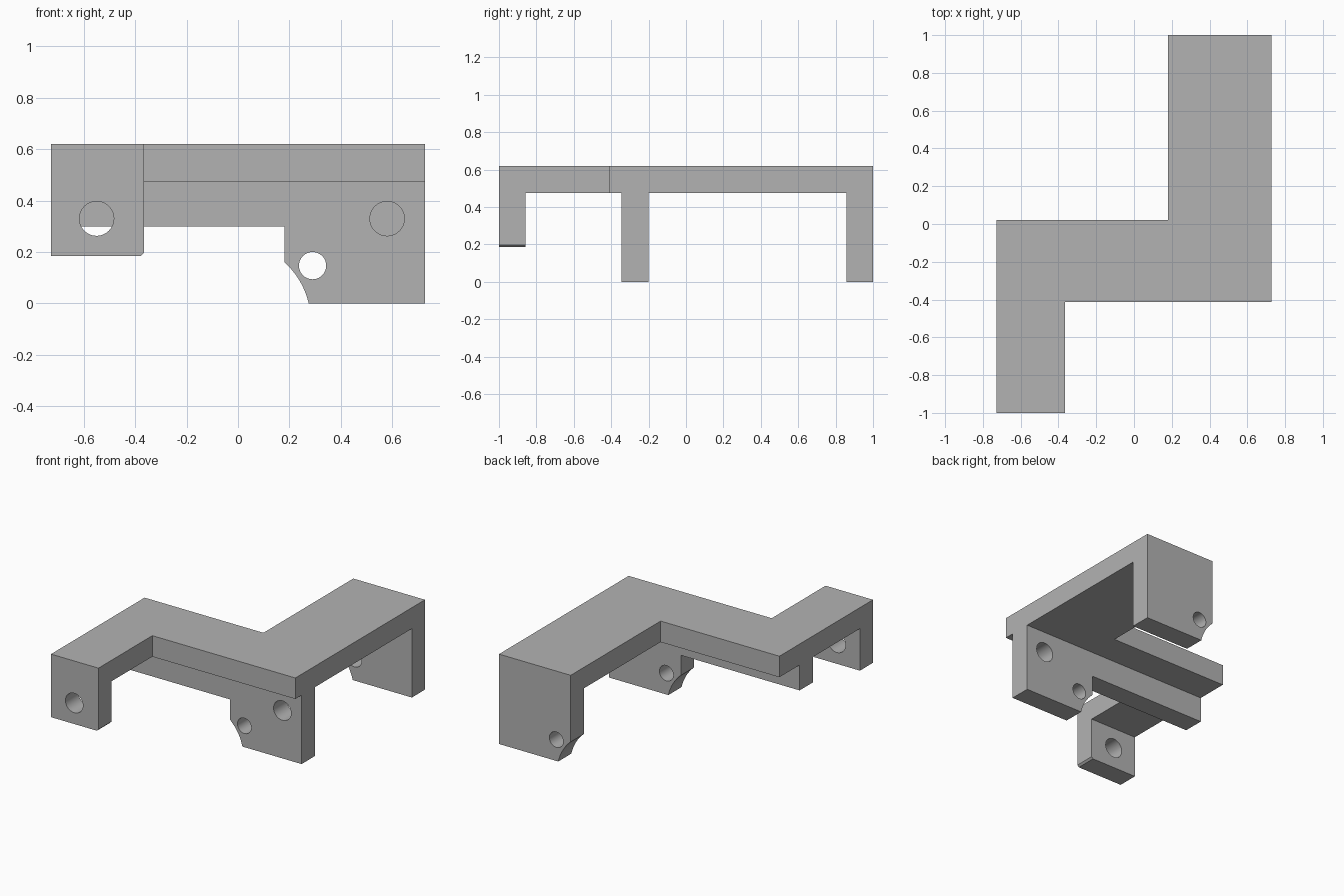
import bpy, bmesh, math
from mathutils import Vector

if "Cube" in bpy.data.objects:
    bpy.data.objects.remove(bpy.data.objects["Cube"])

grey = bpy.data.materials.new("plain grey")
grey.use_nodes = True
colour = (0.45, 0.45, 0.45, 1)
grey.diffuse_color = colour
grey.node_tree.nodes["Principled BSDF"].inputs["Base Color"].default_value = colour

LEFT, RIGHT, INNER = -0.727, 0.727, 0.18
TOP, UNDER = 0.62, 0.475


def prism(name, points, depth):
    """Extrude a closed loop of 3D points along the depth vector."""
    bm = bmesh.new()
    face = bm.faces.new([bm.verts.new(p) for p in points])
    new = bmesh.ops.extrude_face_region(bm, geom=[face])["geom"]
    bmesh.ops.translate(bm, vec=Vector(depth),
                        verts=[v for v in new if isinstance(v, bmesh.types.BMVert)])
    bmesh.ops.recalc_face_normals(bm, faces=bm.faces)
    mesh = bpy.data.meshes.new(name)
    bm.to_mesh(mesh)
    bm.free()
    mesh.materials.append(grey)
    obj = bpy.data.objects.new(name, mesh)
    bpy.context.collection.objects.link(obj)
    return obj


def wall(name, profile, y0, y1):
    return prism(name, [(x, y0, z) for x, z in profile], (0, y1 - y0, 0))


def apply(obj, mod):
    bpy.context.view_layer.objects.active = obj
    bpy.ops.object.modifier_apply(modifier=mod.name)


def combine(obj, other, operation):
    mod = obj.modifiers.new(operation, 'BOOLEAN')
    mod.operation, mod.solver, mod.object = operation, 'EXACT', other
    apply(obj, mod)
    bpy.data.objects.remove(other)


# Z-shaped top plate
outline = [(LEFT, -1), (-0.365, -1), (-0.365, -0.413), (RIGHT, -0.413),
           (RIGHT, 1), (INNER, 1), (INNER, 0.02), (LEFT, 0.02)]
bracket = prism("bracket", [(x, y, UNDER) for x, y in outline], (0, 0, TOP - UNDER))

# Concave scoop at the inner lower corner of the tall walls
centre, start, end = Vector((-0.027, -0.07)), Vector((INNER, 0.16)), Vector((0.275, 0))
a0, a1 = [math.atan2(*reversed(p - centre)) for p in (start, end)]
radius = (end - centre).length
scoop = [tuple(start)]
for i in range(1, 12):
    a = a0 + (a1 - a0) * i / 12
    scoop.append((centre.x + radius * math.cos(a), centre.y + radius * math.sin(a)))
scoop.append(tuple(end))

# Walls, running up into the plate
tall_side = scoop + [(RIGHT, 0), (RIGHT, TOP)]
front_leg = wall("front_leg", [(LEFT, 0.185), (-0.377, 0.185), (-0.365, 0.197),
                               (-0.365, TOP), (LEFT, TOP)], -1, -0.858)
middle_wall = wall("middle_wall", [(LEFT, 0.3), (INNER, 0.3)] + tall_side + [(LEFT, TOP)],
                   -0.345, -0.2)
back_wall = wall("back_wall", tall_side + [(INNER, TOP)], 0.857, 1)
for part in (front_leg, middle_wall, back_wall):
    combine(bracket, part, 'UNION')

# Merge flat regions into clean faces
tidy = bracket.modifiers.new("tidy", 'DECIMATE')
tidy.decimate_type, tidy.angle_limit = 'DISSOLVE', math.radians(0.5)
apply(bracket, tidy)

# Bolt holes: x, z, radius, y range
for x, z, r, y0, y1 in [(-0.55, 0.33, 0.067, -1.1, -0.75),
                        (0.58, 0.33, 0.067, -0.5, -0.1),
                        (0.29, 0.147, 0.053, -0.5, 1.1)]:
    ring = [(x + r * math.cos(i * math.tau / 48), z + r * math.sin(i * math.tau / 48))
            for i in range(48)]
    combine(bracket, wall("hole_cutter", ring, y0, y1), 'DIFFERENCE')

bpy.ops.object.select_all(action='DESELECT')
bracket.select_set(True)
bpy.context.view_layer.objects.active = bracket
bpy.ops.object.shade_smooth_by_angle(angle=math.radians(30))
